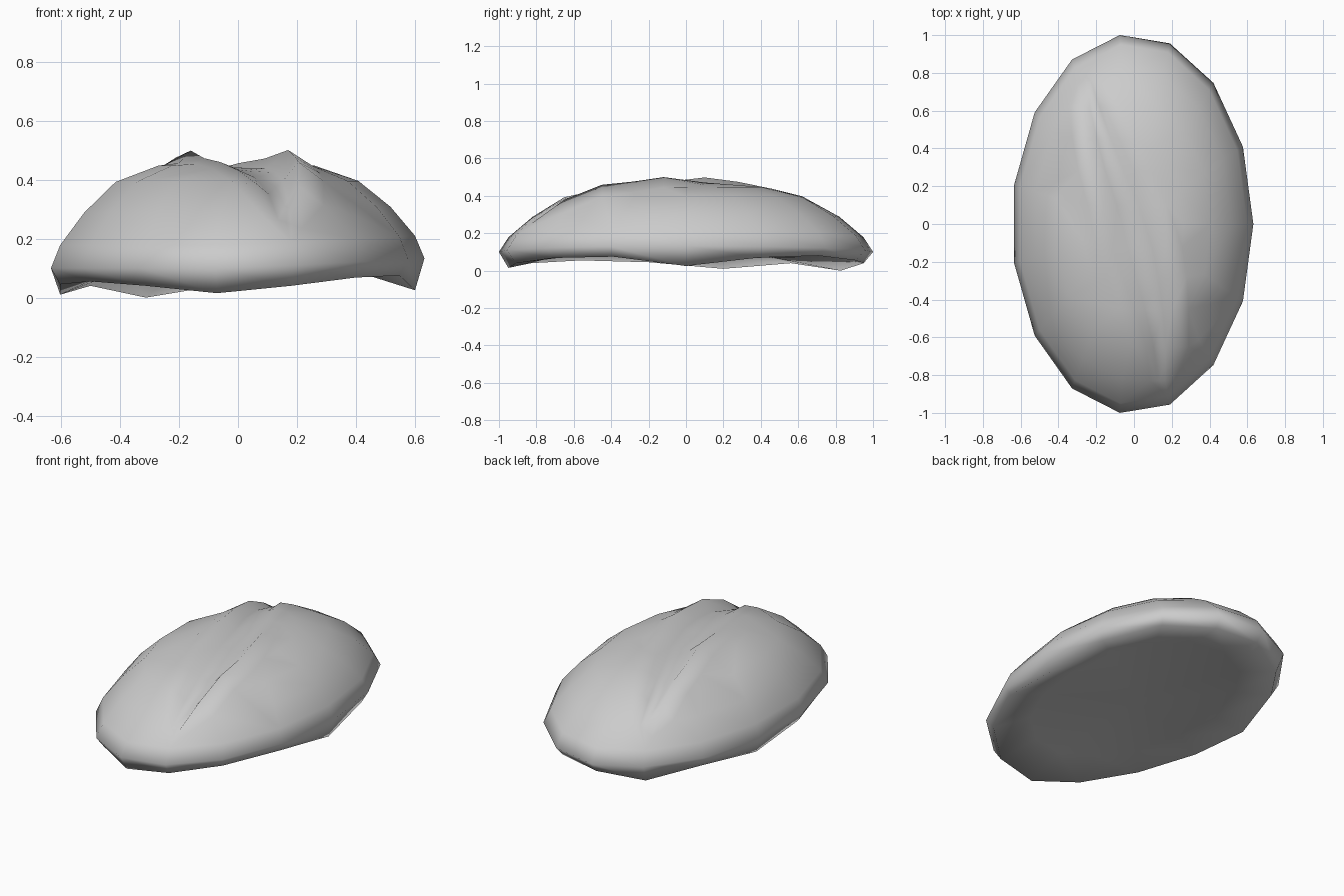
import bpy, bmesh
from math import sin, cos, radians, hypot
from mathutils import Vector
from mathutils.geometry import delaunay_2d_cdt

if "Cube" in bpy.data.objects:
    bpy.data.objects.remove(bpy.data.objects["Cube"])

N, RX, RY, CX = 15, 0.64, 1.0055, -0.008


def lerp_table(table, t):
    for a, b in zip(table, table[1:]):
        if t <= b[0]:
            f = max(0, (t - a[0]) / (b[0] - a[0]))
            return [p + (q - p) * f for p, q in zip(a[1:], b[1:])]
    return table[-1][1:]


# crust height against relative radius
profile = [(0, .473), (.22, .466), (.42, .447), (.65, .392), (.82, .288), (.95, .178), (1, .1)]


def dome(x, y):
    r = hypot((x - CX) / RX, y / RY)
    return lerp_table(profile, r)[0] + .033 * max(0, x / .63) * min(1, max(0, r - .6) / .3)


def ring(s):
    return [(CX + RX * s * cos(radians(24 * k)), RY * s * sin(radians(24 * k))) for k in range(N)]


# slash: y, left lip x, right lip x, left rise, right rise, floor drop
slash = [(-.83, .12, .18, 0, 0, 0), (-.65, .065, .205, -.005, .03, -.03),
         (-.45, .0, .205, -.008, .045, -.03), (-.28, -.06, .195, 0, .03, -.03),
         (-.12, -.115, .17, .006, .042, -.028), (.1, -.16, .09, .036, .004, -.028),
         (.28, -.21, .0, .028, -.005, -.03), (.45, -.24, -.08, .03, -.005, -.025),
         (.62, -.265, -.155, .018, 0, -.018), (.76, -.27, -.215, 0, 0, 0)]

pts, heights, edges = [], [], []


def add(x, y, dz=0):
    pts.append(Vector((x, y)))
    heights.append(dome(x, y) + dz)


for x, y in ring(.95):
    add(x, y)
edges += [(k, (k + 1) % N) for k in range(N)]

# dome rings, leaving room for the slash
for s in (.82, .65, .42, .22):
    for x, y in ring(s):
        l, r = lerp_table(slash, y)[:2]
        if not (-.88 < y < .82 and l - .12 < x < r + .12):
            add(x, y)

# slash cross-sections: outside, lip, floor, floor, lip, outside
start = len(pts)
for i, (y, l, r, up_l, up_r, down) in enumerate(slash):
    m = .035 if i in (0, len(slash) - 1) else .085
    w = r - l
    for x, dz in ((l - m, 0), (l, up_l), (l + w * .28, down), (l + w * .74, down), (r, up_r), (r + m, 0)):
        add(x, y, dz)
    if i:
        edges += [(start + 6 * i + j - 6, start + 6 * i + j) for j in range(6)]

verts, _, faces, origins, _, _ = delaunay_2d_cdt(pts, edges, [], 0, 1e-5)
bm = bmesh.new()
top = []
for v, o in zip(verts, origins):
    z = heights[o[0]] if o else dome(v.x, v.y)
    top.append(bm.verts.new((v.x, v.y, z)))
for f in faces:
    bm.faces.new([top[i] for i in f])

# side bands down to the uneven bottom rim
index = {o[0]: i for i, o in enumerate(origins) if o}
upper = [top[index[k]] for k in range(N)]
rim_z = [.025, .07, .08, .055, .04, 0, .04, .01, .045, .055, .04, .015, .04, .068, .075]
middle = [bm.verts.new((x, y, dome(x, y))) for x, y in ring(1)]
lower = [bm.verts.new((x, y, z)) for (x, y), z in zip(ring(.95), rim_z)]
for a, b in ((upper, middle), (middle, lower)):
    for k in range(N):
        n = (k + 1) % N
        bm.faces.new((a[k], b[k], b[n], a[n]))

# slightly hollow underside
inner = [bm.verts.new((x, y, .068 + .3 * z)) for (x, y), z in zip(ring(.7), rim_z)]
centre = bm.verts.new((CX, 0, .085))
for k in range(N):
    n = (k + 1) % N
    bm.faces.new((lower[k], inner[k], inner[n], lower[n]))
    bm.faces.new((inner[k], centre, inner[n]))

bmesh.ops.recalc_face_normals(bm, faces=bm.faces)
for f in bm.faces:
    f.smooth = True
mesh = bpy.data.meshes.new("bread_loaf")
bm.to_mesh(mesh)
bm.free()
loaf = bpy.data.objects.new("bread_loaf", mesh)
bpy.context.collection.objects.link(loaf)
